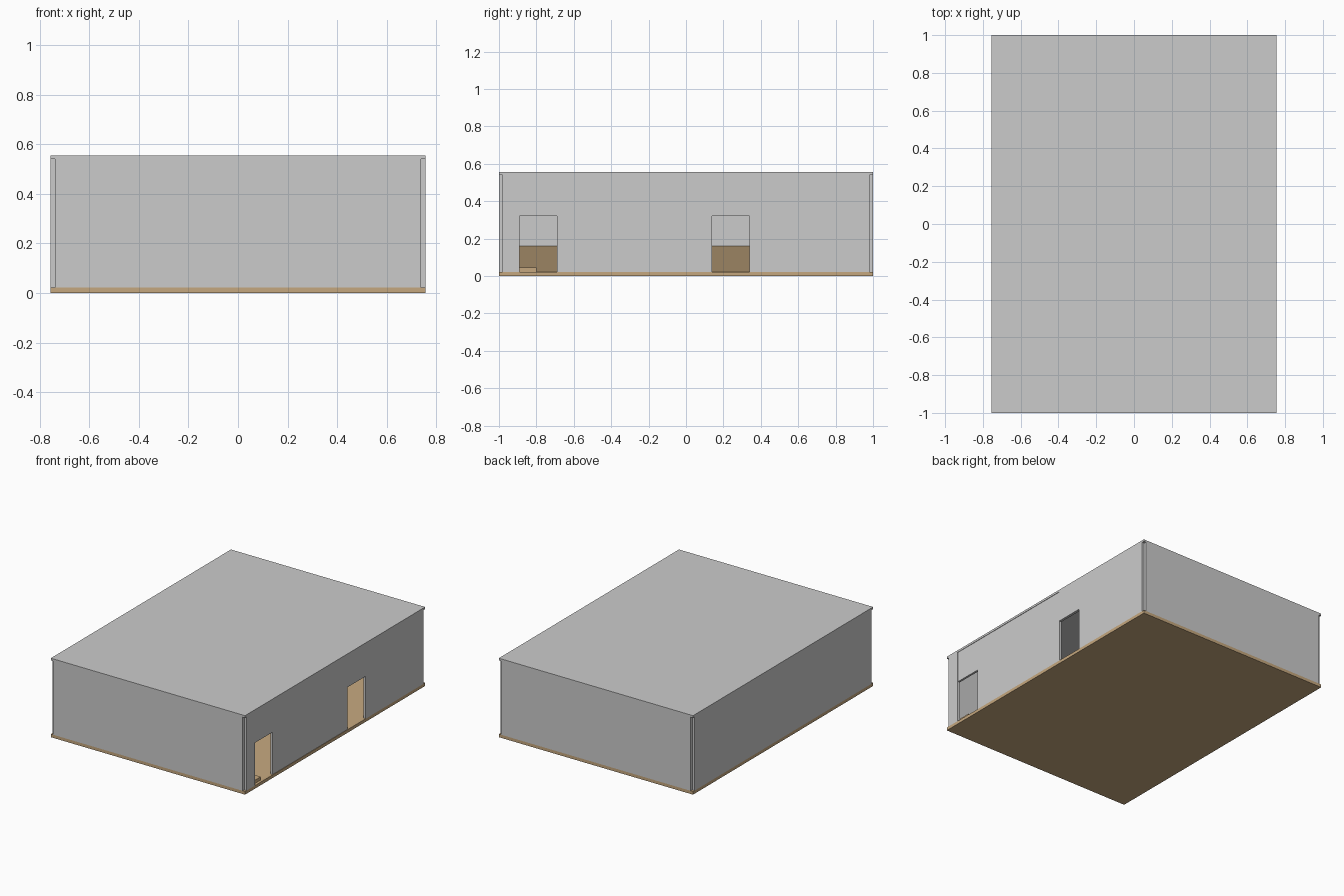
import bpy, bmesh

if "Cube" in bpy.data.objects:
    bpy.data.objects.remove(bpy.data.objects["Cube"])

W, L, H = 0.755, 1.0, 0.555      # half width, half length, height
T = 0.018                        # wall thickness
Z0, Z1 = 0.022, 0.54             # wall bottom and top
DOORS = [(-0.89, -0.69), (0.14, 0.34)]
DOOR_TOP = 0.32

wood = bpy.data.materials.new("wood")
wood.diffuse_color = (0.56, 0.39, 0.21, 1)
wood.use_nodes = True
wood.node_tree.nodes["Principled BSDF"].inputs["Base Color"].default_value = wood.diffuse_color


def finish(name, bm, mat=None):
    bmesh.ops.recalc_face_normals(bm, faces=bm.faces)
    mesh = bpy.data.meshes.new(name)
    bm.to_mesh(mesh)
    bm.free()
    obj = bpy.data.objects.new(name, mesh)
    bpy.context.collection.objects.link(obj)
    if mat:
        mesh.materials.append(mat)
    return obj


def extrude_profile(name, pts, vec, mat=None):
    bm = bmesh.new()
    face = bm.faces.new([bm.verts.new(p) for p in pts])
    res = bmesh.ops.extrude_face_region(bm, geom=[face], use_keep_orig=True)
    verts = [g for g in res["geom"] if isinstance(g, bmesh.types.BMVert)]
    bmesh.ops.translate(bm, verts=verts, vec=vec)
    return finish(name, bm, mat)


def box(name, x, y, z, mat=None):
    pts = [(x[0], y[0], z[0]), (x[1], y[0], z[0]), (x[1], y[1], z[0]), (x[0], y[1], z[0])]
    return extrude_profile(name, pts, (0, 0, z[1] - z[0]), mat)


# Floor slab and roof slab
box("floor", (-W, W), (-L, L), (0, Z0), wood)
box("roof", (-W, W), (-L, L), (Z1, H))

# Plain walls, leaving the small notch at each corner
xi, yi = W - T, L - T
box("front_wall", (-xi, xi), (-L, -yi), (Z0, Z1))
box("back_wall", (-xi, xi), (yi, L), (Z0, Z1))
box("left_wall", (-W, -xi), (-yi, yi), (Z0, Z1))

# Right wall as one outline around both doorways
outline = [(-yi, Z0)]
for a, b in DOORS:
    outline += [(a, Z0), (a, DOOR_TOP), (b, DOOR_TOP), (b, Z0)]
outline += [(yi, Z0), (yi, Z1), (-yi, Z1)]
extrude_profile("right_wall", [(xi, y, z) for y, z in outline], (T - 0.003, 0, 0))

# Slightly proud facings at both ends of the right wall
box("right_wall_front_facing", (W - 0.003, W), (-yi, DOORS[0][0]), (Z0, Z1))
y0, y1 = DOORS[1]
facing = [(y0, DOOR_TOP), (y1, DOOR_TOP), (y1, Z0), (yi, Z0), (yi, Z1), (y0, Z1)]
extrude_profile("right_wall_back_facing", [(W - 0.003, y, z) for y, z in facing], (0.003, 0, 0))

# Sloping inner floor rising away from the doorways
extrude_profile("sloped_floor",
                [(xi, -yi, Z0), (-xi, -yi, Z0), (-xi, -yi, 0.16)],
                (0, 2 * yi, 0), wood)

# Low step inside the front doorway
box("front_step", (0.5, xi), (-yi, -0.8), (Z0, 0.045), wood)
